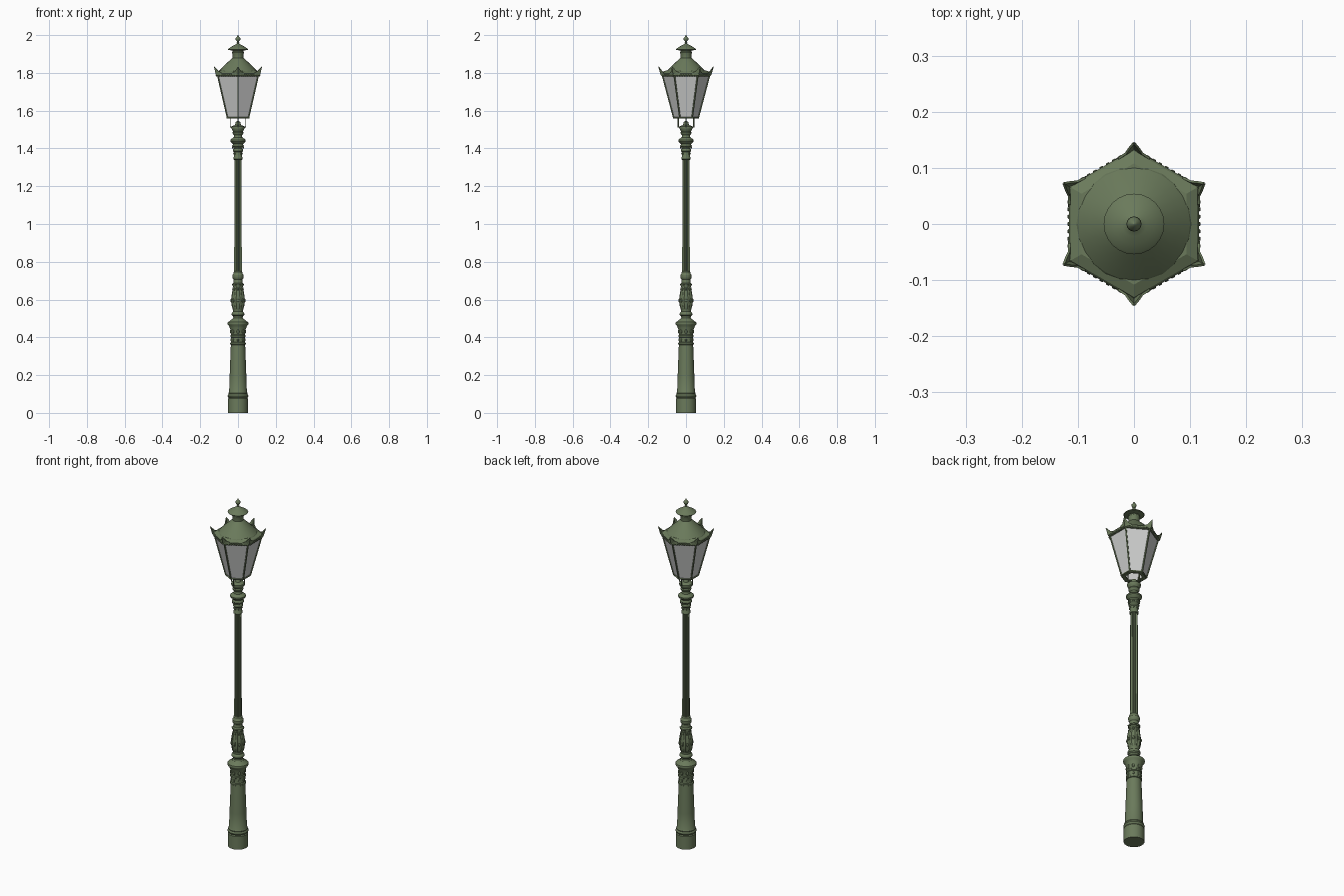
import bpy, bmesh, math
from mathutils import Vector, Matrix

if "Cube" in bpy.data.objects:
    bpy.data.objects.remove(bpy.data.objects["Cube"])


def material(name, rgb):
    m = bpy.data.materials.new(name)
    m.diffuse_color = (*rgb, 1)
    m.use_nodes = True
    m.node_tree.nodes["Principled BSDF"].inputs["Base Color"].default_value = m.diffuse_color
    return m


GREEN = material("green paint", (0.145, 0.195, 0.105))
GLASS = material("frosted glass", (0.62, 0.63, 0.62))


def finish(name, bm, mat=GREEN, angle=35, recalc=True):
    if recalc:
        bmesh.ops.recalc_face_normals(bm, faces=bm.faces)
    me = bpy.data.meshes.new(name)
    bm.to_mesh(me)
    bm.free()
    me.materials.append(mat)
    ob = bpy.data.objects.new(name, me)
    bpy.context.collection.objects.link(ob)
    if angle:
        me.shade_smooth()
        me.set_sharp_from_angle(angle=math.radians(angle))
    return ob


def skin(bm, rings, caps=True):
    """Join rings of points into a closed tube."""
    rows = [[bm.verts.new(p) for p in ring] for ring in rings]
    n = len(rows[0])
    for a, b in zip(rows, rows[1:]):
        for i in range(n):
            j = (i + 1) % n
            bm.faces.new((a[i], a[j], b[j], b[i]))
    if caps:
        bm.faces.new(rows[0][::-1])
        bm.faces.new(rows[-1])


def lathe(name, profile, segs=32, wave=None, angle=35):
    """Spin (radius, height) points; wave scales the radius by side index and height."""
    bm = bmesh.new()
    rings = []
    for r, z in profile:
        ring = []
        for i in range(segs):
            a = 2 * math.pi * i / segs
            k = r * (wave(i, z) if wave else 1)
            ring.append((k * math.cos(a), k * math.sin(a), z))
        rings.append(ring)
    skin(bm, rings)
    return finish(name, bm, angle=angle)


def bar(bm, p, q, r, segs=6):
    """Straight rod between two points."""
    p, q = Vector(p), Vector(q)
    rot = (q - p).to_track_quat('Z', 'Y').to_matrix().to_4x4()
    bmesh.ops.create_cone(bm, cap_ends=True, segments=segs, radius1=r, radius2=r,
                          depth=(q - p).length,
                          matrix=Matrix.Translation((p + q) / 2) @ rot)


def corner(k, r, z):
    a = math.radians(90 + 60 * k)
    return Vector((r * math.cos(a), r * math.sin(a), z))


def hexring(r, z):
    return [corner(k, r, z) for k in range(6)]


# --- Post ---
lathe("base", [(.053, 0), (.053, .075), (.049, .08), (.053, .084), (.055, .09), (.053, .096),
               (.050, .1), (.051, .104), (.047, .11), (.044, .2), (.038, .36)])
lathe("base_collar", [(.037, .36), (.042, .363), (.042, .37), (.037, .374), (.037, .4),
                      (.041, .403), (.041, .411), (.037, .415), (.039, .44), (.045, .452),
                      (.047, .46), (.054, .467), (.056, .473), (.054, .48), (.046, .484),
                      (.038, .492), (.031, .497)])
lathe("lower_neck", [(.031, .495), (.025, .503), (.026, .512), (.033, .518), (.034, .524),
                     (.032, .53), (.026, .536), (.026, .545), (.031, .553)])
lathe("baluster", [(.028, .55), (.033, .565), (.036, .59), (.035, .615), (.030, .645),
                   (.025, .665), (.027, .674), (.033, .68)], 48,
      lambda i, z: 1.03 if i % 6 in (2, 3, 4) else .93)
lathe("shaft_foot", [(.031, .674), (.031, .682), (.024, .688), (.023, .705), (.028, .712),
                     (.030, .72), (.030, .729), (.025, .735), (.024, .745), (.019, .75)])
lathe("fluted_shaft", [(.0195, .74), (.0185, 1.35)], 48,
      lambda i, z: (1.03, .86, .86)[i % 3], angle=20)
lathe("capital", [(.020, 1.34), (.024, 1.343), (.024, 1.352), (.021, 1.357), (.022, 1.38),
                  (.027, 1.386), (.027, 1.394), (.023, 1.4), (.027, 1.408), (.032, 1.412),
                  (.028, 1.418), (.027, 1.424), (.036, 1.432), (.041, 1.438), (.041, 1.445),
                  (.034, 1.452), (.023, 1.458), (.021, 1.47), (.027, 1.476), (.029, 1.484),
                  (.026, 1.49), (.031, 1.498), (.036, 1.508), (.035, 1.515), (.026, 1.52),
                  (.016, 1.524), (.012, 1.54), (.005, 1.545)])

# --- Cast ornaments on the post: rosettes and leaves ---
bm = bmesh.new()
for i in range(8):
    a = math.radians(45 * i)
    d = Vector((math.cos(a), math.sin(a), 0))
    for r, z, s in ((.037, .387, .006), (.038, .43, .008), (.036, .595, .007),
                    (.027, .655, .006), (.023, 1.372, .004), (.028, 1.405, .005)):
        m = (Matrix.Translation(d * r + Vector((0, 0, z))) @ Matrix.Rotation(a, 4, 'Z')
             @ Matrix.Diagonal((.6, .9, 1.4, 1)))
        bmesh.ops.create_uvsphere(bm, u_segments=8, v_segments=6, radius=s, matrix=m)
finish("post_ornaments", bm)

# --- Lantern cradle: four bent arms ---
bm = bmesh.new()
for i in range(4):
    d = Matrix.Rotation(math.pi / 2 * i, 3, 'Z') @ Vector((1, 0, 0))
    up = Vector((0, 0, 1))
    bar(bm, d * .025 + up * 1.514, d * .041 + up * 1.514, .003)
    bar(bm, d * .041 + up * 1.512, d * .041 + up * 1.562, .003)
finish("lantern_cradle", bm)

# --- Lantern: glass, frame bars, rims ---
bm = bmesh.new()
skin(bm, [hexring(.064, 1.563), hexring(.124, 1.79)], caps=False)
finish("glass_panels", bm, GLASS, angle=0)

bm = bmesh.new()
for k in range(6):
    bar(bm, corner(k, .064, 1.56), corner(k, .125, 1.79), .0042)
    bar(bm, corner(k, .065, 1.562), corner(k + 1, .065, 1.562), .0045)
finish("lantern_frame", bm)

bm = bmesh.new()
skin(bm, [hexring(.062, 1.558), hexring(.062, 1.564), hexring(.044, 1.564),
          hexring(.044, 1.558), hexring(.062, 1.558)], caps=False)
finish("lantern_floor", bm, angle=0)

bm = bmesh.new()
skin(bm, [hexring(.125, 1.782), hexring(.131, 1.785), hexring(.134, 1.797),
          hexring(.130, 1.802), hexring(.108, 1.812)])
finish("lantern_rim", bm, angle=0)

# --- Crest: corner leaves and small beads along the rim ---
bm = bmesh.new()
for k in range(6):
    c = corner(k, .133, 1.79)
    out = corner(k, 1, 0)
    tip = corner(k, .145, 1.833)
    for s in (-1, 1):
        along = (corner(k + s, .133, 1.79) - c).normalized()
        pts = [c, c + along * .036, c + along * .032 + Vector((0, 0, .012)),
               c + along * .017 + Vector((0, 0, .018)) + out * .001,
               c + along * .011 + Vector((0, 0, .028)) + out * .006, tip]
        vs = [bm.verts.new(p) for p in pts]
        for i in range(1, 5):
            bm.faces.new((vs[0], vs[i], vs[i + 1]))
crest = finish("corner_leaves", bm, angle=0)
mod = crest.modifiers.new("thickness", 'SOLIDIFY')
mod.thickness = .004
mod.offset = 0

bm = bmesh.new()
for k in range(6):
    for i in range(1, 10):
        p = corner(k, .131, 1.786).lerp(corner(k + 1, .131, 1.786), i / 10)
        bmesh.ops.create_uvsphere(bm, u_segments=6, v_segments=4, radius=.0055,
                                  matrix=Matrix.Translation(p))
finish("rim_beads", bm)

# --- Roof, chimney, cap and finial ---
lathe("roof", [(.104, 1.805), (.100, 1.812), (.080, 1.832), (.058, 1.853), (.042, 1.868),
               (.033, 1.876), (.029, 1.88)], 24, angle=12)
lathe("chimney", [(.029, 1.875), (.029, 1.9), (.031, 1.904), (.031, 1.909), (.028, 1.912),
                  (.028, 1.925)], 24)
lathe("chimney_cap", [(.028, 1.918), (.052, 1.922), (.054, 1.925), (.050, 1.929),
                      (.036, 1.938), (.022, 1.946), (.010, 1.951), (.006, 1.956)], 24)
lathe("finial", [(.006, 1.95), (.005, 1.958), (.008, 1.962), (.005, 1.966), (.010, 1.971),
                 (.0135, 1.978), (.012, 1.985), (.006, 1.992), (.001, 2.0)], 16, angle=60)
